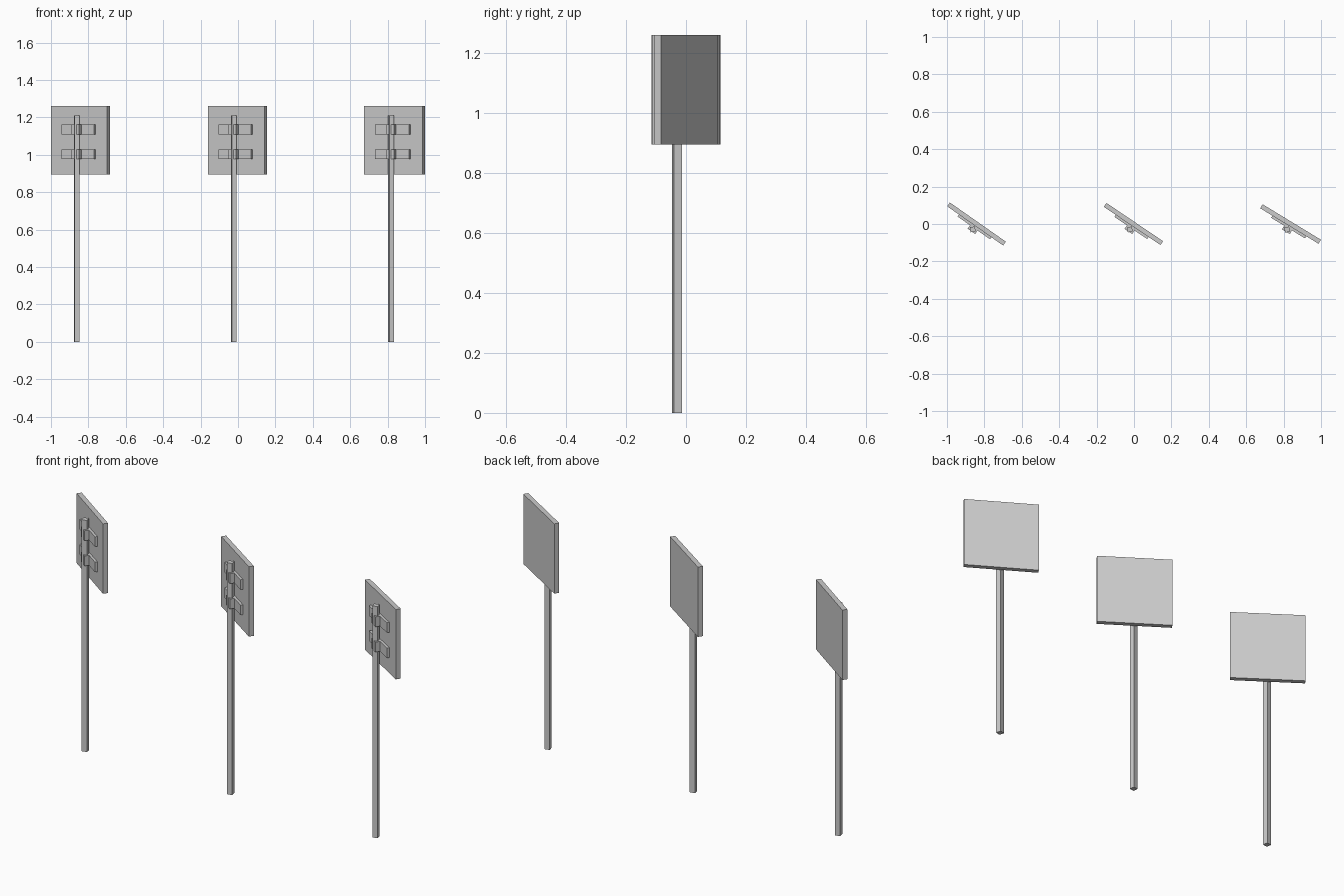
import bpy
from math import radians, sin, cos
from mathutils import Matrix, Vector

cube = bpy.data.objects.get("Cube")
if cube:
    bpy.data.objects.remove(cube, do_unlink=True)

# Single grey metal
grey = bpy.data.materials.new("grey_metal")
grey.use_nodes = True
grey.diffuse_color = (0.6, 0.6, 0.6, 1)
grey.node_tree.nodes["Principled BSDF"].inputs["Base Color"].default_value = (0.6, 0.6, 0.6, 1)


def box(name, size, location, turn):
    """Flat-shaded box turned about the vertical axis."""
    bpy.ops.mesh.primitive_cube_add(size=1)
    obj = bpy.context.object
    obj.name = name
    obj.data.transform(Matrix.Diagonal((*size, 1)))
    obj.location = location
    obj.rotation_euler.z = turn
    obj.data.materials.append(grey)
    return obj


POST_HEIGHT = 1.21
PANEL_SIDE = 0.365
PANEL_Z = 1.078


def sign(label, x, degrees):
    turn = radians(-degrees)
    # Unit vector pointing out of the bracket side of the panel
    out = Vector((sin(turn), -cos(turn), 0))
    centre = Vector((x, 0, 0))

    def at(distance, z):
        return centre + out * distance + Vector((0, 0, z))

    # Square panel
    box(label + "_panel", (PANEL_SIDE, 0.025, PANEL_SIDE), at(0, PANEL_Z), turn)
    # Square post, turned separately from the panel
    box(label + "_post", (0.027, 0.027, POST_HEIGHT),
        at(0.035, POST_HEIGHT / 2), turn + radians(45))
    # Upper and lower mounting straps with post clamps
    for level, z in (("lower", 1.003), ("upper", 1.135)):
        box(f"{label}_{level}_strap", (0.212, 0.013, 0.052), at(0.019, z), turn)
        box(f"{label}_{level}_clamp", (0.049, 0.028, 0.052), at(0.034, z), turn)


# Row of three signs with slightly different turns
for label, x, degrees in (("right", -0.842, 35), ("middle", -0.003, 34), ("left", 0.837, 31.3)):
    sign(label, x, degrees)
